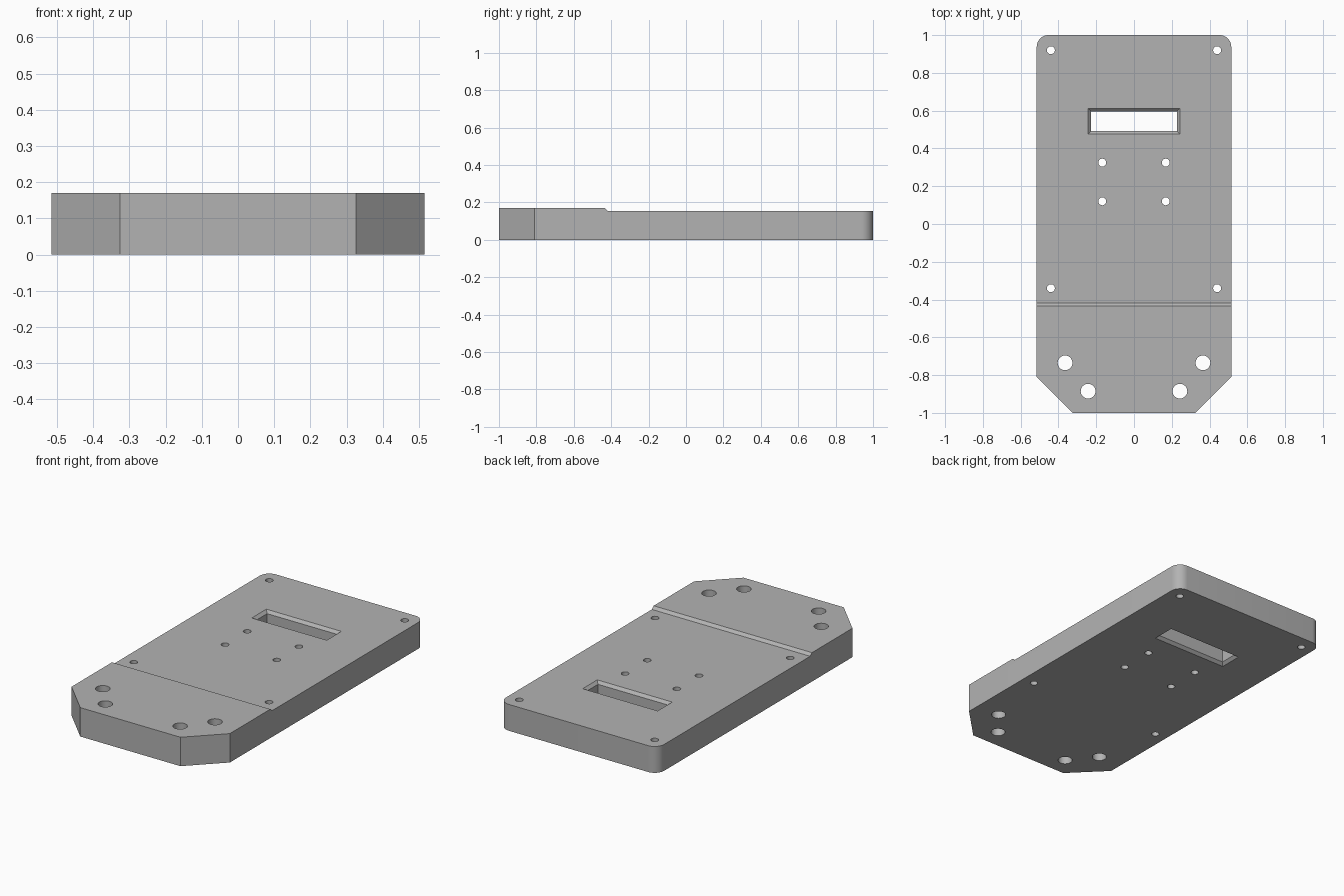
import bpy, bmesh
from mathutils import Matrix

old = bpy.data.objects.get("Cube")
if old:
    bpy.data.objects.remove(old, do_unlink=True)

HALF_W, LOW, HIGH = 0.515, 0.155, 0.17
CHAMFER = 0.016

grey = bpy.data.materials.new("plain_grey")
grey.use_nodes = True
colour = (0.45, 0.45, 0.45, 1)
grey.diffuse_color = colour
grey.node_tree.nodes["Principled BSDF"].inputs["Base Color"].default_value = colour


def make_object(name, bm):
    bmesh.ops.recalc_face_normals(bm, faces=bm.faces)
    mesh = bpy.data.meshes.new(name)
    bm.to_mesh(mesh)
    bm.free()
    mesh.materials.append(grey)
    ob = bpy.data.objects.new(name, mesh)
    bpy.context.collection.objects.link(ob)
    return ob


# Plate: stepped side profile extruded across the width
bm = bmesh.new()
profile = [(-1, 0), (1, 0), (1, LOW), (-0.418, LOW), (-0.435, HIGH), (-1, HIGH)]
face = bm.faces.new([bm.verts.new((-HALF_W, y, z)) for y, z in profile])
extruded = bmesh.ops.extrude_face_region(bm, geom=[face])["geom"]
bmesh.ops.translate(bm, vec=(2 * HALF_W, 0, 0),
                    verts=[v for v in extruded if isinstance(v, bmesh.types.BMVert)])


# Cut front corners straight, round the rear ones
def bevel_corners(y, size, segments):
    edges = [e for e in bm.edges
             if all(abs(v.co.y - y) < 1e-4 for v in e.verts)
             and abs(e.verts[0].co.z - e.verts[1].co.z) > 0.1]
    bmesh.ops.bevel(bm, geom=edges, offset=size, offset_type='OFFSET',
                    segments=segments, profile=0.5, affect='EDGES')


bevel_corners(-1, 0.189, 1)
bevel_corners(1, 0.062, 10)
plate = make_object("mounting_plate", bm)

# Hole cutters, mirrored left and right
bm = bmesh.new()
holes = [(0.44, 0.92, 0.021), (0.44, -0.34, 0.021), (0.168, 0.325, 0.021),
         (0.168, 0.12, 0.021), (0.365, -0.735, 0.039), (0.243, -0.885, 0.039)]
for x, y, radius in holes:
    for side in (-1, 1):
        bmesh.ops.create_cone(bm, cap_ends=True, segments=32, radius1=radius,
                              radius2=radius, depth=0.6,
                              matrix=Matrix.Translation((side * x, y, 0.1)))
hole_cutter = make_object("hole_cutter", bm)

# Slot cutter: straight middle, flaring at the top and bottom faces
bm = bmesh.new()
rings = []
EXTRA = 0.01
for z, grow in [(-EXTRA, CHAMFER + EXTRA), (CHAMFER, 0),
                (LOW - CHAMFER, 0), (LOW + EXTRA, CHAMFER + EXTRA)]:
    hx, hy = 0.228 + grow, 0.052 + grow
    rings.append([bm.verts.new((sx * hx, 0.544 + sy * hy, z))
                  for sx, sy in [(-1, -1), (1, -1), (1, 1), (-1, 1)]])
for lower, upper in zip(rings, rings[1:]):
    for i in range(4):
        j = (i + 1) % 4
        bm.faces.new((lower[i], lower[j], upper[j], upper[i]))
bm.faces.new(rings[0])
bm.faces.new(rings[-1])
slot_cutter = make_object("slot_cutter", bm)

# Cut the openings and shade
bpy.ops.object.select_all(action='DESELECT')
bpy.context.view_layer.objects.active = plate
plate.select_set(True)
for cutter in (hole_cutter, slot_cutter):
    mod = plate.modifiers.new(cutter.name, 'BOOLEAN')
    mod.operation = 'DIFFERENCE'
    mod.solver = 'EXACT'
    mod.object = cutter
    bpy.ops.object.modifier_apply(modifier=mod.name)
    bpy.data.objects.remove(cutter, do_unlink=True)
bpy.ops.object.shade_smooth_by_angle(angle=0.5)
